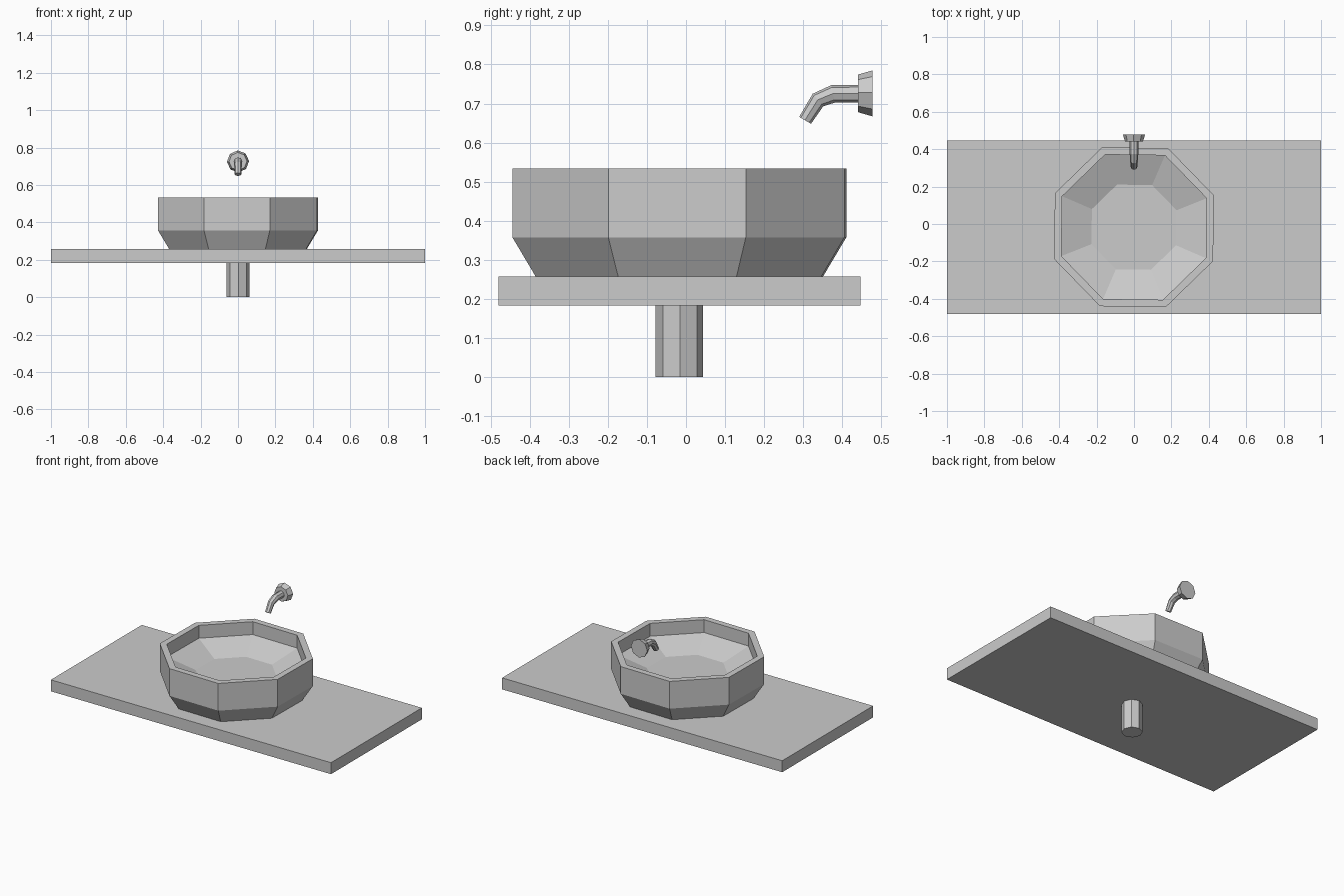
import bpy, bmesh
from math import sin, cos, radians, tau
from mathutils import Vector

if "Cube" in bpy.data.objects:
    bpy.data.objects.remove(bpy.data.objects["Cube"])

CY = -0.017          # bowl and drain centre in y


def loft(name, rings, turn, sides=8):
    """Skin rings given as (centre, radius, u axis, v axis), capped at both ends."""
    bm = bmesh.new()
    loops = []
    for c, r, u, v in rings:
        angles = [radians(turn) + tau * i / sides for i in range(sides)]
        loops.append([bm.verts.new(Vector(c) + r * (cos(a) * Vector(u) + sin(a) * Vector(v)))
                      for a in angles])
    for a, b in zip(loops, loops[1:]):
        for i in range(sides):
            j = (i + 1) % sides
            bm.faces.new((a[i], a[j], b[j], b[i]))
    bm.faces.new(loops[0][::-1])
    bm.faces.new(loops[-1])
    bmesh.ops.recalc_face_normals(bm, faces=bm.faces)
    mesh = bpy.data.meshes.new(name)
    bm.to_mesh(mesh)
    bm.free()
    ob = bpy.data.objects.new(name, mesh)
    bpy.context.collection.objects.link(ob)
    return ob


def lathe(name, profile, turn):
    """Loft a (radius, z) profile around the vertical axis."""
    return loft(name, [((0, CY, z), r, (1, 0, 0), (0, 1, 0)) for r, z in profile], turn)


# Countertop slab
bpy.ops.mesh.primitive_cube_add(size=1, location=(0, -0.0165, 0.22))
counter = bpy.context.object
counter.name = "countertop"
counter.scale = (2, 0.927, 0.074)

# Octagonal vessel bowl: outside, rim, inner wall, sloped basin and floor
lathe("bowl", [(0.396, 0.257), (0.46, 0.357), (0.46, 0.533),
               (0.418, 0.533), (0.418, 0.45), (0.245, 0.385)], 21.7)

# Drain pipe under the counter
lathe("drain_pipe", [(0.061, 0), (0.061, 0.19)], 2)

# Wall flange of the spout
loft("spout_flange", [((0, y, 0.726), r, (1, 0, 0), (0, 0, 1))
                      for y, r in ((0.478, 0.059), (0.44, 0.048))], 2)

# Curved tapering spout: (y, z, radius, tilt in degrees)
path = [(0.45, 0.725, 0.023, 0), (0.377, 0.725, 0.023, 10),
        (0.338, 0.709, 0.021, 40), (0.305, 0.657, 0.0175, 60)]
loft("spout", [((0, y, z), r, (1, 0, 0), (0, -sin(radians(t)), cos(radians(t))))
               for y, z, r, t in path], 2)
